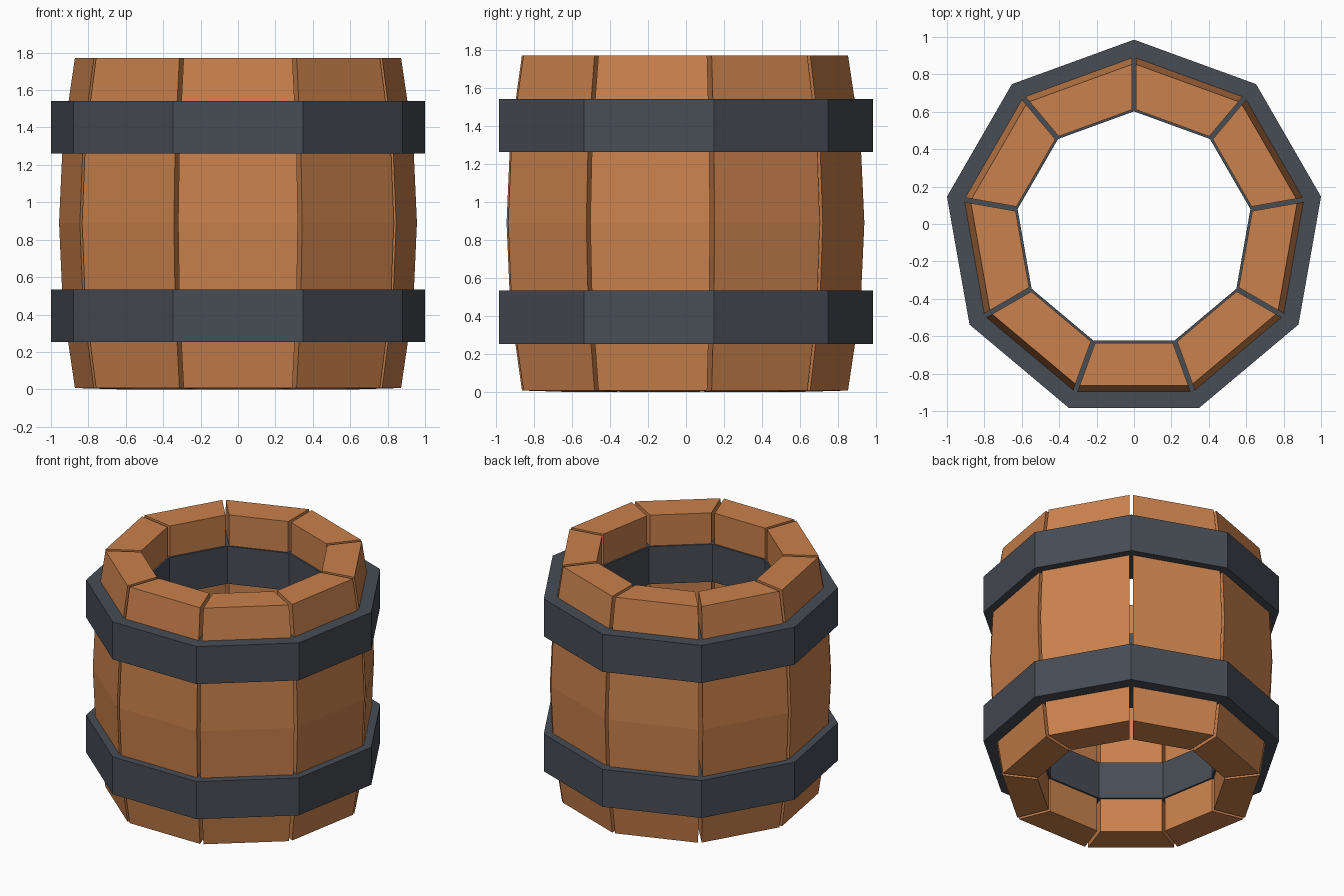
import bpy, bmesh, math
from mathutils import Matrix

if "Cube" in bpy.data.objects:
    bpy.data.objects.remove(bpy.data.objects["Cube"])

SIDES = 9
HALF = math.pi / SIDES          # half the angle of one stave
CY = -0.03                      # axis of the barrel, so that its bounds are centred
GAP = 0.012                     # half the slit between staves


def material(name, color):
    m = bpy.data.materials.new(name)
    m.diffuse_color = (*color, 1)
    m.use_nodes = True
    m.node_tree.nodes["Principled BSDF"].inputs["Base Color"].default_value = m.diffuse_color
    return m


wood = material("warm wood", (0.590, 0.220, 0.072))
iron = material("dark iron", (0.063, 0.073, 0.090))


def mesh_from(bm, name, mat):
    bmesh.ops.recalc_face_normals(bm, faces=bm.faces)
    me = bpy.data.meshes.new(name)
    bm.to_mesh(me)
    bm.free()
    me.materials.append(mat)
    return me


def add(name, me, angle=0.0):
    ob = bpy.data.objects.new(name, me)
    ob.matrix_world = Matrix.Translation((0, CY, 0)) @ Matrix.Rotation(angle, 4, 'Z')
    bpy.context.collection.objects.link(ob)
    return ob


# One stave, facing -y: bulged outer profile (radius, height), straight inner wall
profile = [(0.606, 0.0), (0.834, 0.007), (0.896, 0.448), (0.915, 0.89),
           (0.896, 1.331), (0.834, 1.772), (0.606, 1.772)]
bm = bmesh.new()
sides = []
for s in (-1, 1):
    sides.append([bm.verts.new((s * (r * math.tan(HALF) - GAP / math.cos(HALF)), -r, z))
                  for r, z in profile])
left, right = sides
bm.faces.new(left)
bm.faces.new(right)
for i in range(len(profile)):
    j = (i + 1) % len(profile)
    bm.faces.new((left[i], left[j], right[j], right[i]))
stave = mesh_from(bm, "stave", wood)
for k in range(SIDES):
    add(f"stave_{k + 1}", stave, 2 * HALF * k)


# Hoops: nine-sided rings that pass through the staves
def hoop(name, z0, z1, r_out=1.0154, r_in=0.632):
    bm = bmesh.new()
    rings = []
    for k in range(SIDES):
        a = math.pi / 2 + 2 * HALF * k
        rings.append([bm.verts.new((r * math.cos(a), r * math.sin(a), z))
                      for r, z in ((r_in, z0), (r_out, z0), (r_out, z1), (r_in, z1))])
    for k in range(SIDES):
        a, b = rings[k], rings[(k + 1) % SIDES]
        for i in range(4):
            j = (i + 1) % 4
            bm.faces.new((a[i], a[j], b[j], b[i]))
    add(name, mesh_from(bm, name, iron))


hoop("lower_hoop", 0.253, 0.533)
hoop("upper_hoop", 1.262, 1.542)
